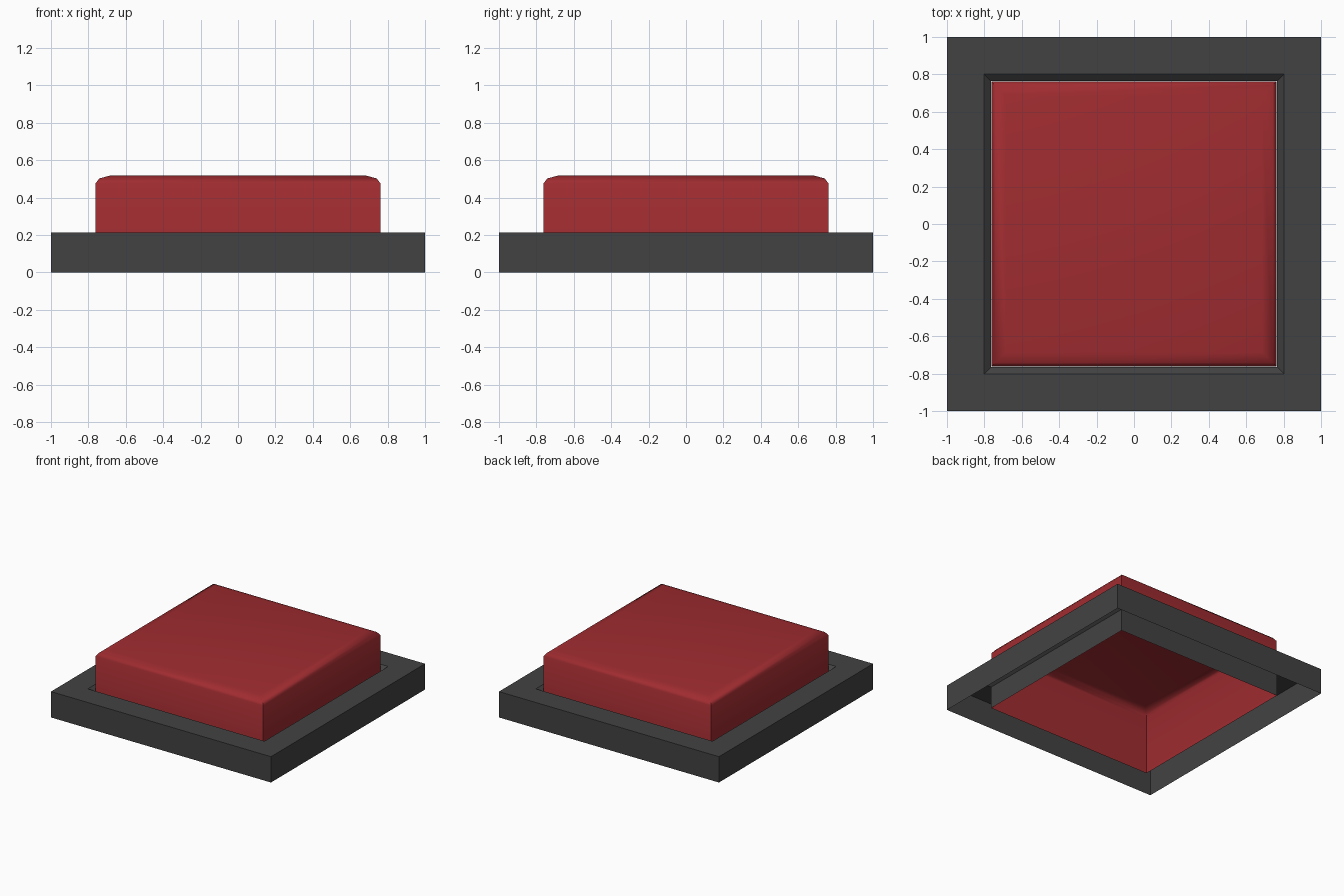
import bpy, bmesh, math

if "Cube" in bpy.data.objects:
    bpy.data.objects.remove(bpy.data.objects["Cube"])


def square_loft(name, profile, cap, color):
    """Sweep a (half width, z) profile around a square; optionally cap the last ring."""
    bm = bmesh.new()
    rings = [[bm.verts.new((sx * r, sy * r, z))
              for sx, sy in ((-1, -1), (1, -1), (1, 1), (-1, 1))]
             for r, z in profile]
    for low, high in zip(rings, rings[1:]):
        for i in range(4):
            j = (i + 1) % 4
            bm.faces.new((low[i], low[j], high[j], high[i]))
    if cap:
        bm.faces.new(rings[-1])
    mesh = bpy.data.meshes.new(name)
    bm.to_mesh(mesh)
    bm.free()
    obj = bpy.data.objects.new(name, mesh)
    bpy.context.collection.objects.link(obj)
    mat = bpy.data.materials.new(name + "_color")
    mat.diffuse_color = color
    mat.use_nodes = True
    mat.node_tree.nodes["Principled BSDF"].inputs["Base Color"].default_value = mat.diffuse_color
    mesh.materials.append(mat)
    return obj


# Dark frame: hollow shell, outer wall, flat rim, chamfer into the opening, inner wall
square_loft("base_frame",
            [(1, 0), (1, 0.212), (0.803, 0.212), (0.765, 0.18), (0.765, 0)],
            False, (0.055, 0.055, 0.055, 1))

# Red push cap: open below, rounded top edge
cap = square_loft("button_cap",
                  [(0.762, 0), (0.762, 0.475), (0.742, 0.502), (0.685, 0.517)],
                  True, (0.35, 0.025, 0.03, 1))
bpy.ops.object.select_all(action='DESELECT')
cap.select_set(True)
bpy.context.view_layer.objects.active = cap
bpy.ops.object.shade_smooth_by_angle(angle=math.radians(45))
